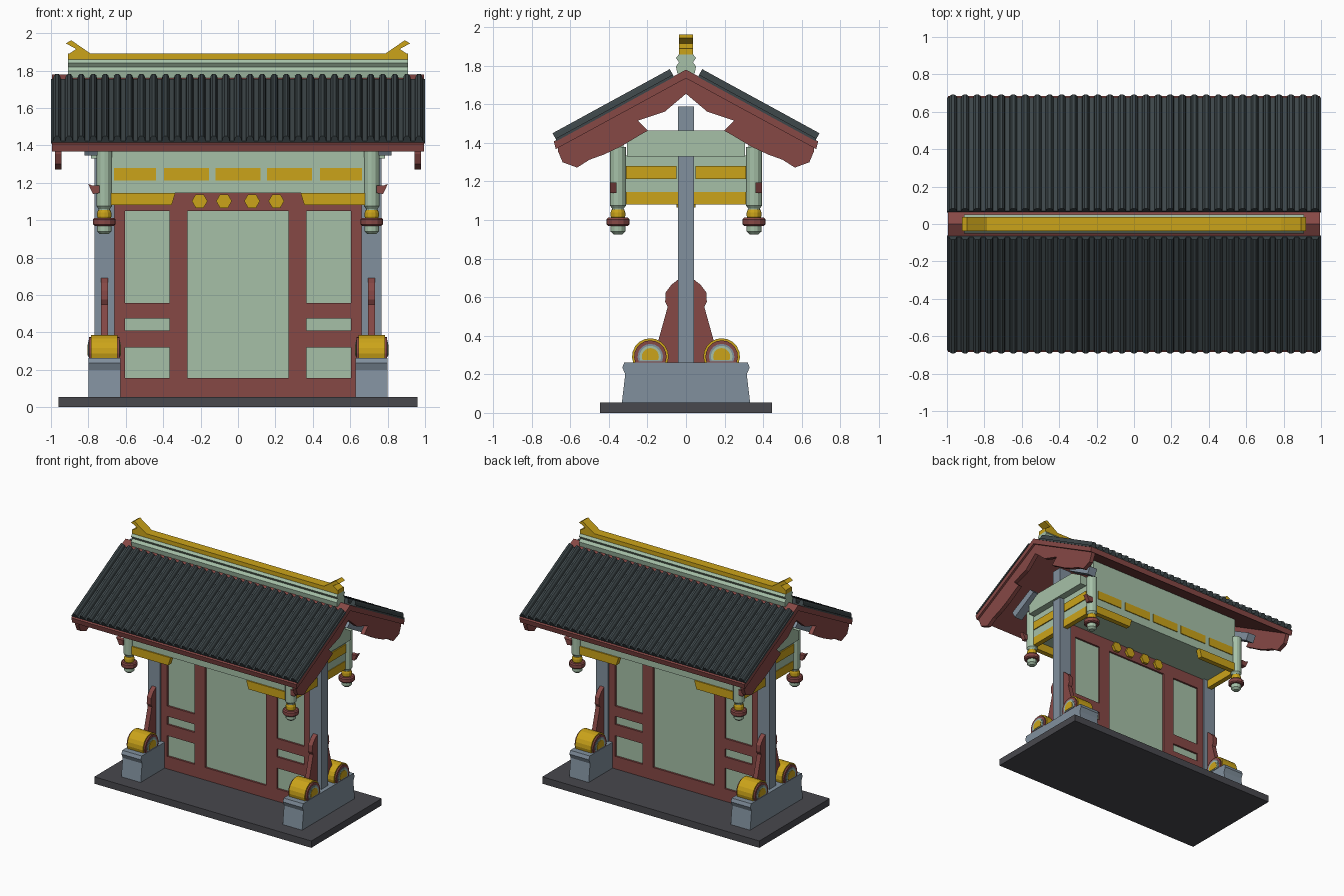
import bpy, bmesh, math
from mathutils import Vector

if "Cube" in bpy.data.objects:
    bpy.data.objects.remove(bpy.data.objects["Cube"])

COLORS = {
    'red': (0.24, 0.065, 0.06), 'green': (0.38, 0.53, 0.39), 'gold': (0.60, 0.37, 0.01),
    'slate': (0.045, 0.06, 0.065), 'stone': (0.22, 0.28, 0.34), 'dark': (0.065, 0.065, 0.075),
}
MATS = {}
for key, c in COLORS.items():
    MATS[key] = bpy.data.materials.new(key)
    MATS[key].diffuse_color = (*c, 1)


def finish(name, bm, mat, mirror='', smooth=False):
    bmesh.ops.recalc_face_normals(bm, faces=bm.faces)
    me = bpy.data.meshes.new(name)
    bm.to_mesh(me)
    bm.free()
    ob = bpy.data.objects.new(name, me)
    bpy.context.collection.objects.link(ob)
    me.materials.append(MATS[mat])
    if mirror:
        m = ob.modifiers.new('mirror', 'MIRROR')
        m.use_axis = ('x' in mirror, 'y' in mirror, False)
        m.use_mirror_merge = False
    return ob


def loft(name, a, b, mat, mirror=''):
    """Solid between two matching outlines."""
    bm = bmesh.new()
    va = [bm.verts.new(p) for p in a]
    vb = [bm.verts.new(p) for p in b]
    n = len(va)
    bm.faces.new(va)
    bm.faces.new(vb[::-1])
    for i in range(n):
        bm.faces.new((va[i], vb[i], vb[(i + 1) % n], va[(i + 1) % n]))
    return finish(name, bm, mat, mirror)


def prism_x(name, yz, x0, x1, mat, mirror=''):
    return loft(name, [(x0, y, z) for y, z in yz], [(x1, y, z) for y, z in yz], mat, mirror)


def prism_y(name, xz, y0, y1, mat, mirror=''):
    return loft(name, [(x, y0, z) for x, z in xz], [(x, y1, z) for x, z in xz], mat, mirror)


def box(name, x0, x1, y0, y1, z0, z1, mat, mirror=''):
    return prism_x(name, [(y0, z0), (y1, z0), (y1, z1), (y0, z1)], x0, x1, mat, mirror)


def lathe(name, rz, cx, cy, mat, mirror='', n=12):
    bm = bmesh.new()
    rings = [[bm.verts.new((cx + r * math.cos(2 * math.pi * i / n),
                            cy + r * math.sin(2 * math.pi * i / n), z)) for i in range(n)] for r, z in rz]
    bm.faces.new(rings[0])
    bm.faces.new(rings[-1])
    for a, b in zip(rings, rings[1:]):
        for i in range(n):
            bm.faces.new((a[i], a[(i + 1) % n], b[(i + 1) % n], b[i]))
    return finish(name, bm, mat, mirror)


def sym(half):
    """Complete a half outline whose first and last points lie on y = 0, or not."""
    return half + [(-y, z) for y, z in reversed(half) if y > 1e-6]


# Ground slab, stone piers and posts
box('base_slab', -0.96, 0.96, -0.445, 0.445, 0, 0.055, 'dark')
prism_x('stone_pier', sym([(0.333, 0.05), (0.315, 0.20), (0.33, 0.235), (0.32, 0.262)]),
        0.628, 0.80, 'stone', 'x')
box('post', 0.66, 0.768, -0.042, 0.042, 0.25, 1.59, 'stone', 'x')

# Red clamping boards on the piers
prism_x('clamp_board', sym([(0.145, 0.25), (0.145, 0.37), (0.095, 0.55), (0.108, 0.575),
                            (0.105, 0.625), (0.075, 0.665), (0.04, 0.692)]), 0.695, 0.732, 'red', 'x')

# Drum stones: barrel with stepped side discs
for name, r, w, mat in (('drum_barrel', 0.095, 0.070, 'gold'), ('drum_rim', 0.084, 0.082, 'red'),
                        ('drum_ring', 0.066, 0.085, 'stone'), ('drum_ring_inner', 0.056, 0.087, 'green'),
                        ('drum_boss', 0.044, 0.090, 'gold')):
    arc = [(-0.185 + r * math.cos(t), max(0.258, 0.292 + r * math.sin(t)))
           for t in (math.radians(-22 + 224 * i / 12) for i in range(13))]
    prism_x(name, arc, 0.715 - w, 0.715 + w, mat, 'xy')

# Door wall: red frame with recessed green panels
box('sill_rail', -0.63, 0.63, -0.03, 0.03, 0.05, 0.155, 'red')
box('lintel_rail', -0.665, 0.665, -0.03, 0.03, 1.05, 1.15, 'red')
box('inner_stile', 0.27, 0.365, -0.03, 0.03, 0.155, 1.05, 'red', 'x')
box('outer_stile', 0.605, 0.665, -0.03, 0.03, 0.155, 1.05, 'red', 'x')
for z0, z1 in ((0.32, 0.41), (0.475, 0.557)):
    box('side_rail', 0.365, 0.605, -0.03, 0.03, z0, z1, 'red', 'x')
box('door_panel', -0.27, 0.27, -0.015, 0.015, 0.155, 1.05, 'green')
box('side_panel', 0.365, 0.605, -0.015, 0.015, 0.155, 1.05, 'green', 'x')
for x in (-0.205, -0.075, 0.075, 0.205):
    prism_y('door_stud', [(x + 0.042 * math.cos(i * math.pi / 3), 1.102 + 0.042 * math.sin(i * math.pi / 3))
                          for i in range(6)], -0.05, 0.05, 'gold')

# Frieze box with gold panels and lower brackets
box('frieze', -0.73, 0.73, -0.365, 0.365, 1.145, 1.335, 'green')
box('eave_board', -0.70, 0.70, 0.325, 0.358, 1.335, 1.55, 'green', 'y')
for i in range(5):
    x = (i - 2) * 0.275
    w = 0.12 if 0 < i < 4 else 0.112
    box('frieze_panel', x - w, x + w, 0.36, 0.372, 1.212, 1.28, 'gold', 'y')
box('frieze_side_panel', 0.725, 0.738, 0.05, 0.31, 1.212, 1.28, 'gold', 'xy')
prism_y('front_bracket', [(0.70, 1.08), (0.355, 1.08), (0.335, 1.146), (0.70, 1.146)],
        0.335, 0.375, 'gold', 'xy')
box('side_bracket', 0.695, 0.735, -0.31, 0.31, 1.08, 1.146, 'gold', 'x')

# Hanging columns with turned ends
lathe('hanging_column', [(0.025, 1.0), (0.03, 1.06), (0.042, 1.075), (0.042, 1.38)], 0.715, 0.353, 'green', 'xy')
lathe('column_collar', [(0.033, 1.005), (0.038, 1.02), (0.038, 1.04), (0.033, 1.055)], 0.715, 0.353, 'gold', 'xy')
lathe('column_ring', [(0.052, 0.97), (0.06, 0.978), (0.06, 1.004), (0.052, 1.012)], 0.715, 0.353, 'red', 'xy')
lathe('column_drop', [(0.022, 0.925), (0.038, 0.94), (0.038, 0.972)], 0.715, 0.353, 'green', 'xy')
prism_y('column_peg', [(0.74, 1.145), (0.775, 1.14), (0.802, 1.195), (0.78, 1.185), (0.74, 1.185)],
        0.36, 0.395, 'red', 'xy')

# Cross beams and rafter braces
prism_x('cross_beam', sym([(0.305, 1.33), (0.305, 1.405), (0.20, 1.465)]), 0.65, 0.785, 'green', 'x')
prism_x('rafter_brace', [(0.21, 1.47), (0.25, 1.51), (0.46, 1.40), (0.43, 1.345)], 0.75, 0.82, 'stone', 'xy')

# Roof deck and gable boards
prism_x('roof_deck', [(0, 1.78), (0.685, 1.408), (0.675, 1.368), (0, 1.735),
                      (-0.675, 1.368), (-0.685, 1.408)], -0.995, 0.995, 'red')
gable = [(0, 1.745), (0.665, 1.385), (0.663, 1.355), (0.64, 1.30), (0.565, 1.272), (0.50, 1.313),
         (0.425, 1.34), (0.34, 1.38), (0.24, 1.44), (0.197, 1.464), (0.25, 1.515), (0.11, 1.562), (0, 1.655)]
prism_x('gable_board', gable + [(-y, z) for y, z in gable[-2:0:-1]], 0.945, 0.978, 'red', 'x')

# Tiled slopes: one ribbed cross-section swept from ridge to eave
N = 31
P = 2.0 / N
section = [(-1.0, 0.0)]
for i in range(N):
    x = -1 + i * P
    section += [(x + f * P, h) for f, h in ((0, 0.014), (0.18, 0.014), (0.24, 0.034), (0.38, 0.046),
                                            (0.62, 0.046), (0.76, 0.034), (0.82, 0.014))]
section += [(1.0, 0.014), (1.0, 0.0)]
top, eave = Vector((0, -0.062, 1.742)), Vector((0, -0.67, 1.41))
normal = Vector((0, -0.478, 0.878))
loft('roof_tiles', [top + normal * h + Vector((x, 0, 0)) for x, h in section],
     [eave + normal * h + Vector((x, 0, 0)) for x, h in section], 'slate', 'y')

# Ridge: moulded green base, gold cap and upturned ends
prism_x('ridge_base', sym([(0.045, 1.76), (0.052, 1.797), (0.036, 1.818), (0.052, 1.84), (0.038, 1.858)]),
        -0.91, 0.91, 'green')
box('ridge_cap', -0.91, 0.91, -0.037, 0.037, 1.855, 1.89, 'gold')
prism_y('ridge_horn', [(0.91, 1.885), (0.865, 1.915), (0.92, 1.945), (0.892, 1.962), (0.78, 1.885)],
        -0.037, 0.037, 'gold', 'x')

for m in bpy.data.materials:
    if m.users and not m.is_grease_pencil:
        m.use_nodes = True
        m.node_tree.nodes["Principled BSDF"].inputs["Base Color"].default_value = m.diffuse_color
